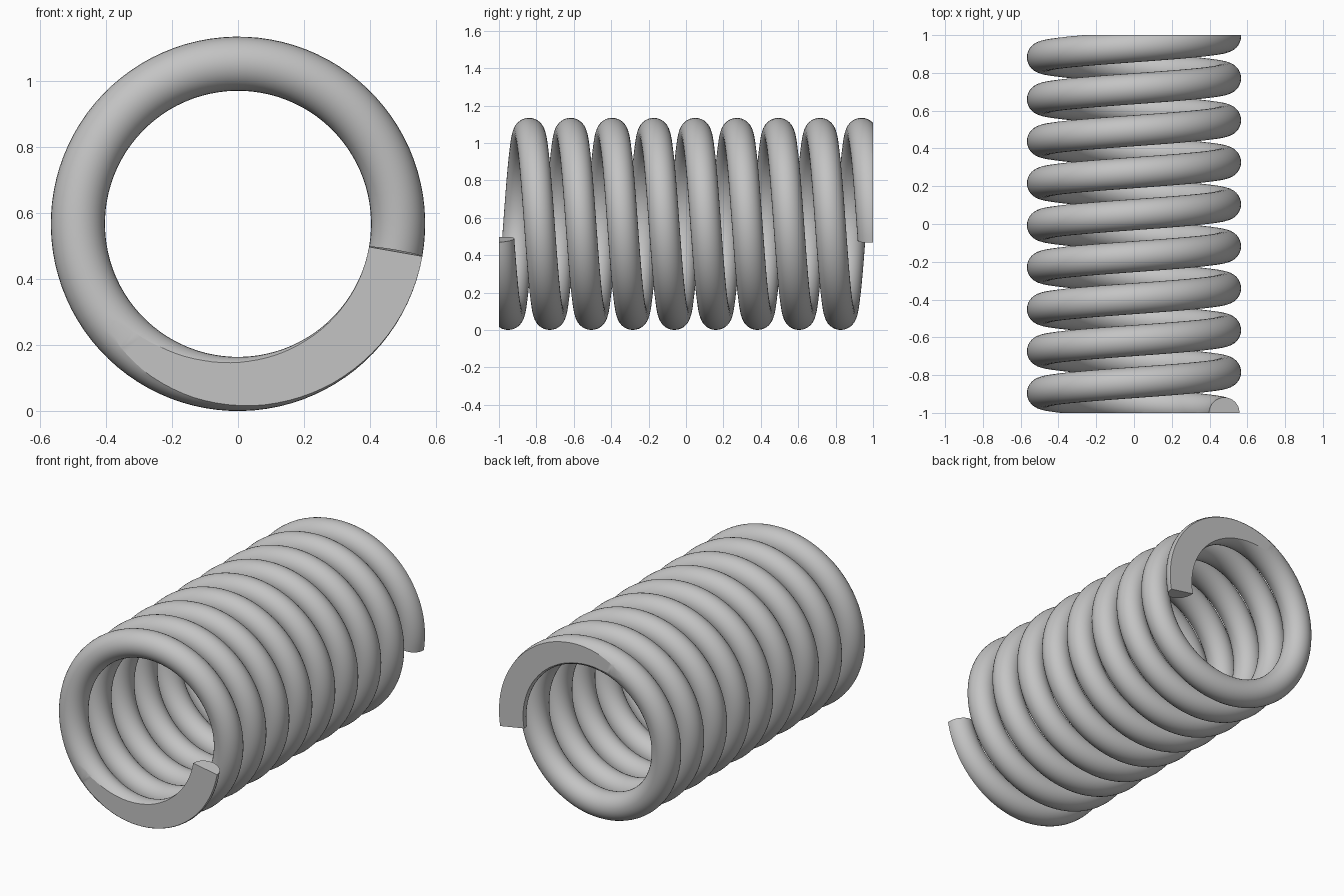
import bpy, bmesh, math
from mathutils import Vector

cube = bpy.data.objects.get("Cube")
if cube:
    bpy.data.objects.remove(cube, do_unlink=True)

COIL_R, WIRE_R, TURNS, LENGTH = 0.485, 0.082, 9, 2.0
STEPS, SIDES = 96, 32
START = math.radians(-10)

steel = bpy.data.materials.new("steel grey")
steel.use_nodes = True
colour = (0.55, 0.55, 0.55, 1)
steel.diffuse_color = colour
steel.node_tree.nodes["Principled BSDF"].inputs["Base Color"].default_value = colour

bm = bmesh.new()


def wire_ring(t):
    """Circle of wire square to the helix at t turns."""
    a = START - t * math.tau
    radial = Vector((math.cos(a), 0, math.sin(a)))
    centre = radial * COIL_R + Vector((0, (t / TURNS - 0.5) * LENGTH, COIL_R + WIRE_R))
    tangent = Vector((math.sin(a) * COIL_R, LENGTH / TURNS / math.tau, -math.cos(a) * COIL_R)).normalized()
    across = tangent.cross(radial)
    ring = []
    for i in range(SIDES):
        b = math.tau * i / SIDES
        ring.append(bm.verts.new(centre + WIRE_R * (math.cos(b) * radial + math.sin(b) * across)))
    return ring


# coiled wire with end caps
rings = [wire_ring(i / STEPS) for i in range(TURNS * STEPS + 1)]
for r, s in zip(rings, rings[1:]):
    for i in range(SIDES):
        j = (i + 1) % SIDES
        bm.faces.new((r[i], r[j], s[j], s[i]))
bm.faces.new(rings[0])
bm.faces.new(rings[-1])

# ground-flat spring ends
for side in (-1, 1):
    bmesh.ops.bisect_plane(bm, geom=bm.verts[:] + bm.edges[:] + bm.faces[:], dist=1e-6,
                           plane_co=(0, side * LENGTH / 2, 0), plane_no=(0, side, 0), clear_outer=True)
    rim = [e for e in bm.edges if e.is_boundary]
    flat = bmesh.ops.holes_fill(bm, edges=rim, sides=0)["faces"]
    bmesh.ops.triangulate(bm, faces=flat)
bmesh.ops.recalc_face_normals(bm, faces=bm.faces[:])

mesh = bpy.data.meshes.new("coil_spring")
bm.to_mesh(mesh)
bm.free()
mesh.materials.append(steel)
spring = bpy.data.objects.new("coil_spring", mesh)
bpy.context.collection.objects.link(spring)

bpy.ops.object.select_all(action="DESELECT")
spring.select_set(True)
bpy.context.view_layer.objects.active = spring
bpy.ops.object.shade_smooth_by_angle(angle=math.radians(25))
